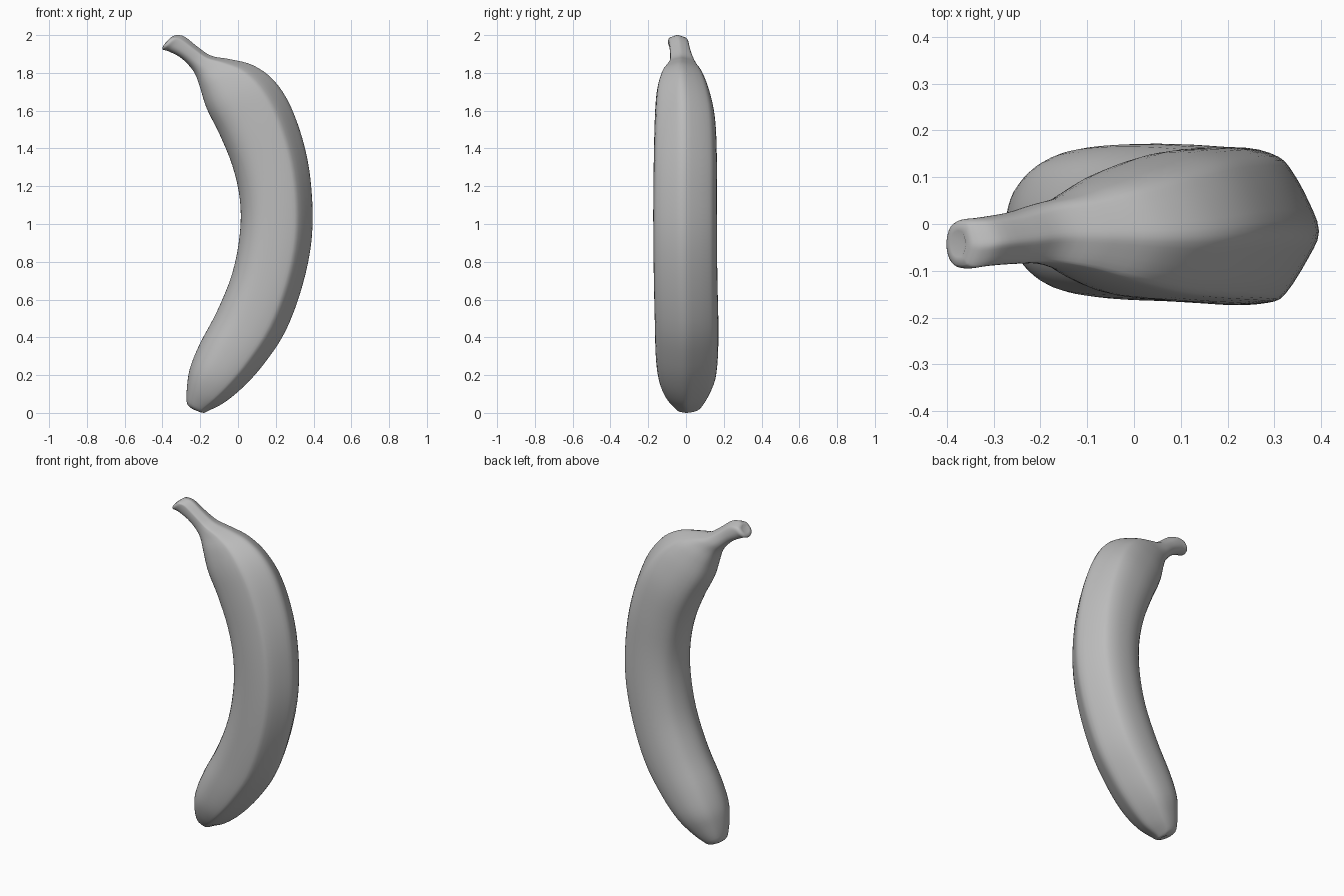
import bpy
import bmesh
from mathutils import Vector

default_cube = bpy.data.objects.get("Cube")
if default_cube:
    bpy.data.objects.remove(default_cube, do_unlink=True)

# One flat colour for the whole fruit
skin = bpy.data.materials.new("plain grey skin")
skin.use_nodes = True
grey = (0.5, 0.5, 0.5, 1)
skin.diffuse_color = grey
skin.node_tree.nodes["Principled BSDF"].inputs["Base Color"].default_value = grey

# Stations from blossom tip to stem end:
# inner curve x, z; outer curve x, z; lowest y, highest y
STATIONS = [
    (-.255, .03, -.18, 0, -.04, .05),
    (-.272, .06, -.16, .01, -.06, .08),
    (-.268, .16, -.08, .05, -.11, .12),
    (-.25, .25, .02, .13, -.145, .155),
    (-.2, .37, .13, .25, -.16, .168),
    (-.11, .54, .25, .43, -.165, .17),
    (-.03, .74, .34, .67, -.17, .165),
    (.01, .95, .39, .92, -.173, .163),
    (.01, 1.13, .39, 1.17, -.173, .162),
    (-.03, 1.31, .355, 1.4, -.17, .162),
    (-.1, 1.48, .28, 1.62, -.165, .153),
    (-.165, 1.61, .19, 1.76, -.155, .125),
    (-.2, 1.72, .08, 1.84, -.13, .09),
    (-.225, 1.79, -.04, 1.872, -.1, .06),
    (-.26, 1.84, -.14, 1.89, -.085, .043),
    (-.31, 1.885, -.21, 1.935, -.085, .025),
    (-.37, 1.915, -.28, 1.99, -.09, .014),
    (-.398, 1.923, -.32, 2, -.095, .01),
    (-.4, 1.935, -.345, 1.995, -.088, .004),
]

# Cross-section: depth from inner to outer curve, sideways position
SECTION = [
    (0, 0), (.04, .4), (.14, .75), (.35, .97), (.6, 1), (.77, .89),
    (.85, .7), (.94, .33), (1, -.06), (.94, -.4), (.81, -.86),
    (.71, -.97), (.5, -1), (.28, -.93), (.12, -.7), (.03, -.35),
]


def smooth_points(points, steps, closed=False):
    """Run a smooth curve through points of any dimension."""
    points = [Vector(p) for p in points]
    count = len(points)

    def pick(i):
        return points[i % count] if closed else points[max(0, min(count - 1, i))]

    result = []
    for i in range(count if closed else count - 1):
        a, b, c, d = (pick(i + k) for k in (-1, 0, 1, 2))
        for s in range(steps):
            t = s / steps
            result.append(b + (c - a) * (t / 2)
                          + (a * 2 - b * 5 + c * 4 - d) * (t * t / 2)
                          + (b * 3 - a - c * 3 + d) * (t ** 3 / 2))
    if not closed:
        result.append(points[-1])
    return result


def ring_points(station, section):
    """Place the cross-section between the inner and outer curves."""
    inner_x, inner_z, outer_x, outer_z, low, high = station
    middle, half = (low + high) / 2, (high - low) / 2
    return [Vector((inner_x + (outer_x - inner_x) * depth,
                    middle + half * side,
                    inner_z + (outer_z - inner_z) * depth))
            for depth, side in section]


def close_end(bm, ring, outward, dent):
    """Close an end with a rounded rim and a dented centre."""
    centre = sum((v.co for v in ring), Vector()) / len(ring)
    rim = [bm.verts.new(v.co.lerp(centre, 0.4) + outward * 0.004) for v in ring]
    hub = bm.verts.new(centre - outward * dent)
    for i in range(len(ring)):
        j = (i + 1) % len(ring)
        bm.faces.new((ring[i], ring[j], rim[j], rim[i]))
        bm.faces.new((rim[i], rim[j], hub))


# Body, neck and stem as one continuous skin
section = smooth_points(SECTION, 3, closed=True)
bm = bmesh.new()
rings = [[bm.verts.new(p) for p in ring_points(station, section)]
         for station in smooth_points(STATIONS, 4)]
for lower, upper in zip(rings, rings[1:]):
    for i in range(len(lower)):
        j = (i + 1) % len(lower)
        bm.faces.new((lower[i], lower[j], upper[j], upper[i]))

# Blossom tip and cut stem end
close_end(bm, rings[0], Vector((-.4, 0, -.9)), 0.005)
close_end(bm, rings[-1], Vector((-.75, 0, .65)), 0.012)
bmesh.ops.recalc_face_normals(bm, faces=bm.faces)

mesh = bpy.data.meshes.new("banana")
bm.to_mesh(mesh)
bm.free()
mesh.materials.append(skin)
banana = bpy.data.objects.new("banana", mesh)
bpy.context.collection.objects.link(banana)

# Smooth skin, with only the hard rims kept sharp
bpy.ops.object.select_all(action="DESELECT")
banana.select_set(True)
bpy.context.view_layer.objects.active = banana
bpy.ops.object.shade_smooth_by_angle(angle=0.9)
